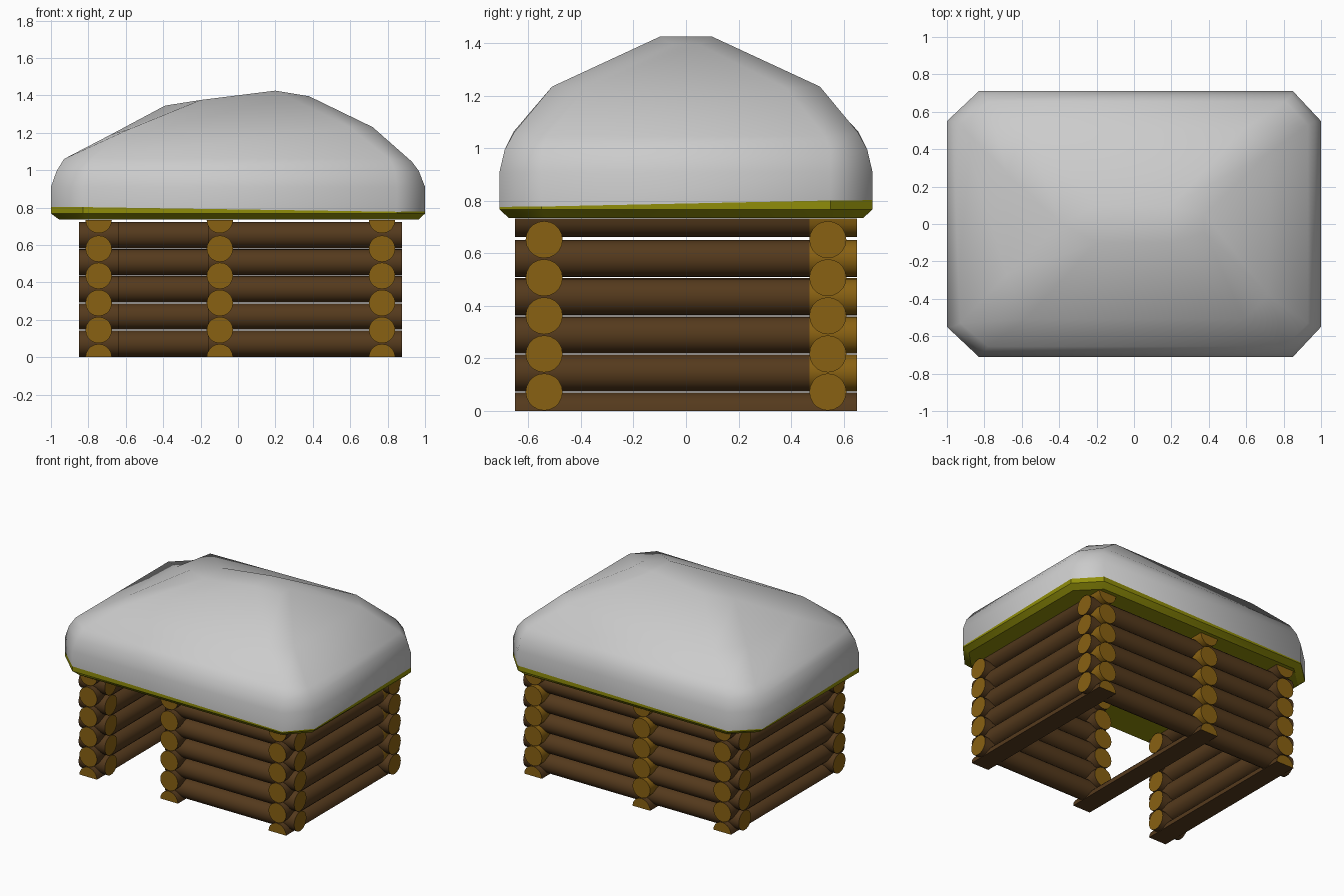
import bpy, bmesh
from math import pi, sin, cos, radians

if "Cube" in bpy.data.objects:
    bpy.data.objects.remove(bpy.data.objects["Cube"])


def material(name, rgb):
    m = bpy.data.materials.new(name)
    m.diffuse_color = (*rgb, 1)
    m.use_nodes = True
    m.node_tree.nodes["Principled BSDF"].inputs["Base Color"].default_value = m.diffuse_color
    return m


BARK = material("bark", (0.09, 0.042, 0.012))
CUT = material("cut_wood", (0.25, 0.12, 0.006))
MOSS = material("eaves_green", (0.28, 0.27, 0.003))
R, STEP = 0.0705, 0.145


def finish(bm, name, mats, angle):
    bmesh.ops.recalc_face_normals(bm, faces=bm.faces)
    me = bpy.data.meshes.new(name)
    bm.to_mesh(me)
    bm.free()
    ob = bpy.data.objects.new(name, me)
    bpy.context.collection.objects.link(ob)
    for m in mats:
        me.materials.append(m)
    bpy.ops.object.select_all(action='DESELECT')
    ob.select_set(True)
    bpy.context.view_layer.objects.active = ob
    bpy.ops.object.shade_smooth_by_angle(angle=radians(angle))
    return ob


def log(bm, axis, a, b, side, z, start=0.0, sweep=2 * pi, bare=False):
    """Log along an axis from a to b; a sweep of pi gives a half log."""
    full = sweep > 6
    n = 20 if full else 11
    div = n if full else n - 1
    rings = []
    for t in (a, b):
        ring = []
        for i in range(n):
            ang = start + sweep * i / div
            s, h = side + R * cos(ang), z + R * sin(ang)
            ring.append(bm.verts.new((t, s, h) if axis == 'x' else (s, t, h)))
        rings.append(ring)
    p, q = rings
    for i in range(n):
        j = (i + 1) % n
        f = bm.faces.new((p[i], p[j], q[j], q[i]))
        f.material_index = int(bare)
    for ring in rings:
        bm.faces.new(ring).material_index = 1


def long_wall(name, y, spans):
    bm = bmesh.new()
    for k in range(5):
        for a, b in spans:
            log(bm, 'x', a, b, y, STEP / 2 + k * STEP)
    finish(bm, name, (BARK, CUT), 35)


def cross_wall(name, x, spans):
    """Half logs at bottom and top, whole logs between; spans are (a, b, bare)."""
    bm = bmesh.new()
    log(bm, 'y', -0.65, 0.65, x, 0, 0, pi)
    for a, b, bare in spans:
        for k in range(1, 5):
            log(bm, 'y', a, b, x, k * STEP, bare=bare)
        log(bm, 'y', a, b, x, 5 * STEP + 0.008, pi, pi, bare)
    finish(bm, name, (BARK, CUT), 35)


# Log walls: doorway at front left, open partition inside
long_wall("back_wall", 0.54, [(-0.85, 0.877)])
long_wall("front_wall", -0.54, [(-0.85, -0.64), (-0.16, 0.877)])
cross_wall("left_wall", -0.745, [(-0.65, 0.65, False)])
cross_wall("right_wall", 0.77, [(-0.65, 0.47, False), (0.47, 0.65, True)])
cross_wall("partition_posts", -0.097, [(-0.65, -0.43, False), (0.43, 0.65, True)])


def octagon(xl, xr, yl, yr, xlf, xrf, yf):
    """Chamfered rectangle: end faces at xl/xr (half widths yl/yr), long faces at y = +-yf."""
    return [(xl, -yl), (xlf, -yf), (xrf, -yf), (xr, -yr),
            (xr, yr), (xrf, yf), (xlf, yf), (xl, yl)]


def loft(name, rings, mats, cap_bottom, cap_top, angle):
    bm = bmesh.new()
    loops = [[bm.verts.new(p) for p in ring] for ring in rings]
    for lo, hi in zip(loops, loops[1:]):
        for i in range(8):
            j = (i + 1) % 8
            bm.faces.new((lo[i], lo[j], hi[j], hi[i]))
    if cap_bottom:
        bm.faces.new(loops[0])
    if cap_top:
        top = loops[-1]
        for quad in ((0, 1, 6, 7), (1, 2, 5, 6), (2, 3, 4, 5)):
            bm.faces.new([top[i] for i in quad])
    bmesh.ops.remove_doubles(bm, verts=bm.verts, dist=0.0005)
    finish(bm, name, mats, angle)


def flat(plan, z):
    return [(x, y, z) for x, y in plan]


def ends(plan, zs):
    """Heights for left end, left chamfer, right chamfer, right end."""
    order = (0, 1, 2, 3, 3, 2, 1, 0)
    return [(x, y, zs[o]) for (x, y), o in zip(plan, order)]


# Roof: green eaves with a slightly twisted snow line, grey snow dome above
outer = octagon(-1, 1, 0.55, 0.55, -0.83, 0.85, 0.71)
seam = [(x, y, 0.79 + 0.021 * x * y) for x, y in outer]
under = flat(octagon(-0.955, 0.965, 0.53, 0.53, -0.80, 0.82, 0.675), 0.735)
loft("roof_eaves", [under, flat(outer, 0.768), seam], [MOSS], True, False, 30)
snow = [
    seam,
    flat(outer, 0.91),
    flat(octagon(-0.97, 0.967, 0.55, 0.55, -0.81, 0.84, 0.69), 0.995),
    ends(octagon(-0.93, 0.93, 0.53, 0.53, -0.78, 0.81, 0.655), (1.06, 1.065, 1.06, 1.045)),
    ends(octagon(-0.68, 0.72, 0.27, 0.38, -0.58, 0.59, 0.51), (1.19, 1.22, 1.235, 1.23)),
    ends(octagon(-0.39, 0.38, 0.0, 0.05, -0.2, 0.2, 0.1), (1.345, 1.375, 1.425, 1.395)),
]
loft("roof_snow", snow, [], False, True, 60)
